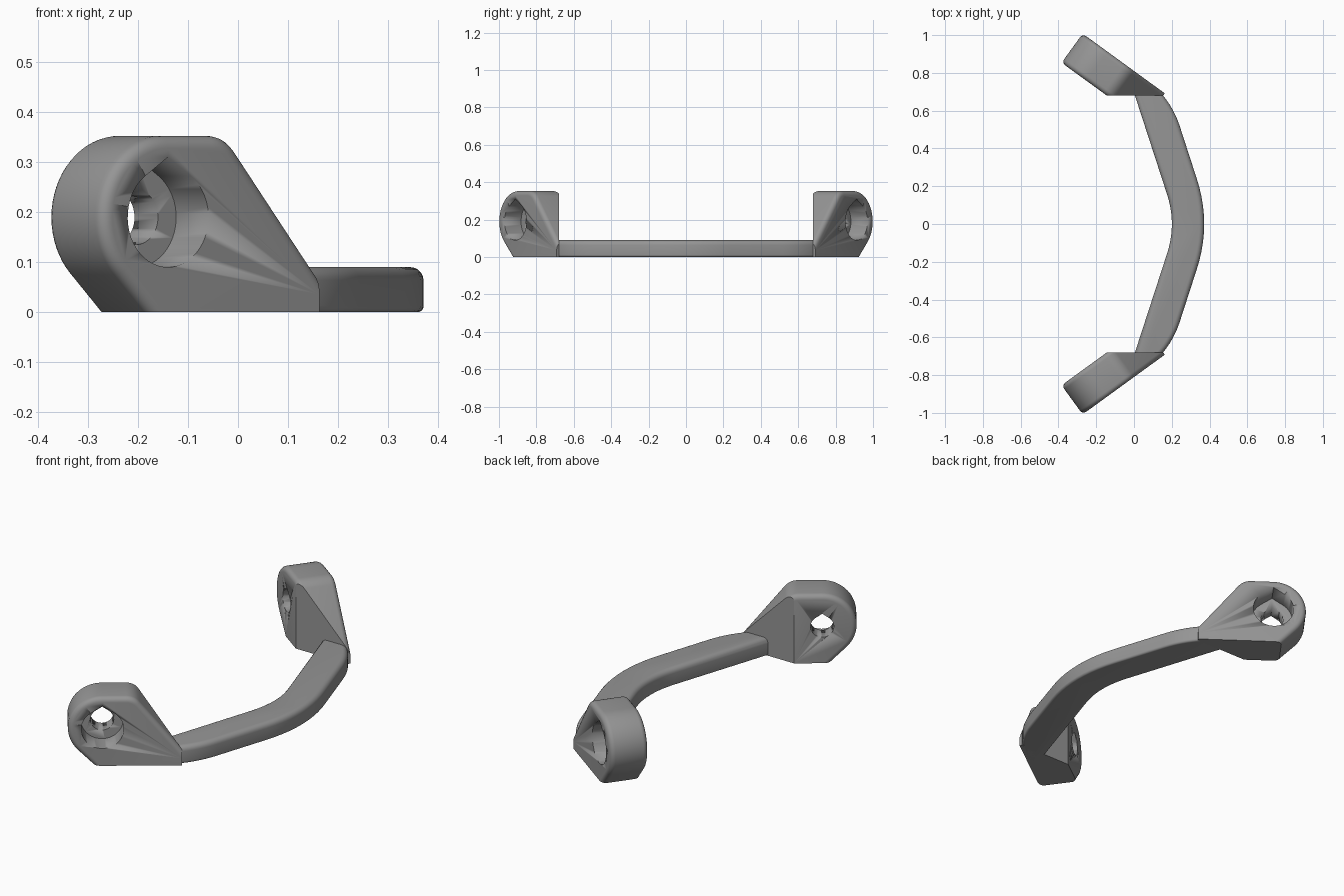
import bpy, bmesh, math
from mathutils import Vector

if "Cube" in bpy.data.objects:
    bpy.data.objects.remove(bpy.data.objects["Cube"])

grey = bpy.data.materials.new("satin grey")
grey.diffuse_color = (0.3, 0.3, 0.3, 1)
grey.use_nodes = True
grey.node_tree.nodes["Principled BSDF"].inputs["Base Color"].default_value = grey.diffuse_color

A = math.radians(36)                                  # lug direction in plan
U = Vector((math.cos(A), math.sin(A), 0))             # along the lug
N = Vector((-math.sin(A), math.cos(A), 0))            # through its thickness
C = Vector((-0.14, -0.912, 0))                        # hole centre, outer face
THICK, HOLE_Z, CUT_Y = 0.19, 0.19, -0.68


def rounded(points, tangents, steps=10):
    """Round polygon corners; each value is the tangent length (0 = sharp)."""
    out = []
    for i, (p, t) in enumerate(zip(points, tangents)):
        p = Vector(p)
        if not t:
            out.append(p)
            continue
        a = p + (Vector(points[i - 1]) - p).normalized() * t
        b = p + (Vector(points[(i + 1) % len(points)]) - p).normalized() * t
        for k in range(steps + 1):
            s = k / steps
            out.append(a * (1 - s) ** 2 + p * 2 * s * (1 - s) + b * s * s)
    return out


def prism(ring, offset):
    """Extrude a closed ring of 3D points by an offset."""
    bm = bmesh.new()
    lo = [bm.verts.new(p) for p in ring]
    hi = [bm.verts.new(p + offset) for p in ring]
    bm.faces.new(lo)
    bm.faces.new(hi)
    for i in range(len(lo)):
        j = (i + 1) % len(lo)
        bm.faces.new((lo[i], lo[j], hi[j], hi[i]))
    bmesh.ops.recalc_face_normals(bm, faces=bm.faces)
    return bm


def fillet(bm, rule, width):
    bmesh.ops.bevel(bm, geom=[e for e in bm.edges if rule(e)], offset=width,
                    offset_type='OFFSET', segments=5, profile=0.5,
                    affect='EDGES', clamp_overlap=True)


def finish(bm, name):
    mesh = bpy.data.meshes.new(name)
    bmesh.ops.recalc_face_normals(bm, faces=bm.faces)
    bm.to_mesh(mesh)
    bm.free()
    mesh.materials.append(grey)
    ob = bpy.data.objects.new(name, mesh)
    bpy.context.collection.objects.link(ob)
    bpy.ops.object.select_all(action='DESELECT')
    ob.select_set(True)
    bpy.context.view_layer.objects.active = ob
    bpy.ops.object.shade_smooth_by_angle(angle=math.radians(30))
    return ob


def on_lug(u, z, t=0):
    return C + U * u + N * t + Vector((0, 0, z))


# Grip bar: bent plan outline, thickened upwards
outer = [(0.0, -0.81), (0.193, -0.67), (0.41, 0), (0.193, 0.67), (0.0, 0.81)]
inner = [(-0.02, 0.757), (0.226, 0), (-0.02, -0.757)]
plan = rounded(outer + inner, [0, 0.16, 0.25, 0.16, 0, 0, 0.165, 0])
bm = prism([Vector((p.x, p.y, 0)) for p in plan], Vector((0, 0, 0.09)))
fillet(bm, lambda e: all(v.co.z > 0.08 for v in e.verts), 0.026)
fillet(bm, lambda e: all(v.co.z < 0.001 for v in e.verts), 0.012)
finish(bm, "grip_bar")

# Mounting lug: rounded eye with a sloping web, trimmed square on the inside
R = 0.163
side = [Vector((R * math.cos(a), HOLE_Z + R * math.sin(a)))
        for a in (math.radians(225 - 135 * k / 24) for k in range(25))]
side += rounded([side[-1], (0.15, HOLE_Z + R), (0.375, 0.075)], [0, 0.04, 0])[1:]
side += [Vector((0.375, 0)), Vector((HOLE_Z - R * math.sqrt(2), 0))]
bm = prism([on_lug(p.x, p.y) for p in side], N * THICK)


def is_rim(e):
    a, b = (v.co for v in e.verts)
    across = abs((a - b).dot(N)) > 0.01
    return not across and max(a.z, b.z) > 0.08 and (a - C).dot(U) < 0.374 \
        or (not across and abs(a.z - b.z) > 0.01 and (a - C).dot(U) < 0)


fillet(bm, is_rim, 0.025)
cut = bmesh.ops.bisect_plane(bm, geom=bm.verts[:] + bm.edges[:] + bm.faces[:],
                             plane_co=(0, CUT_Y, 0), plane_no=(0, 1, 0),
                             clear_outer=True)
bmesh.ops.holes_fill(bm, edges=[e for e in bm.edges if e.is_boundary], sides=0)
lug = finish(bm, "mounting_lug")


# Screw hole and counterbore: circles with a shallow peak on top
def hole_cutter(name, r, start, end):
    peak = math.radians(34)
    ring = [Vector((r * math.sin(a), HOLE_Z + r * math.cos(a)))
            for a in (peak + (2 * math.pi - 2 * peak) * k / 40 for k in range(41))]
    ring.append(Vector((0, HOLE_Z + r / math.cos(peak))))
    ob = finish(prism([on_lug(p.x, p.y, start) for p in ring], N * (end - start)), name)
    ob.hide_render = True
    ob.hide_set(True)
    mod = lug.modifiers.new(name, 'BOOLEAN')
    mod.operation, mod.solver, mod.object = 'DIFFERENCE', 'EXACT', ob


hole_cutter("counterbore_cutter", 0.1, -0.05, 0.11)
hole_cutter("screw_hole_cutter", 0.055, 0.05, 0.25)

# Second lug on the opposite end
mirror = lug.modifiers.new("opposite_end", 'MIRROR')
mirror.use_axis = (False, True, False)
mirror.use_clip = False
mirror.use_mirror_merge = False
